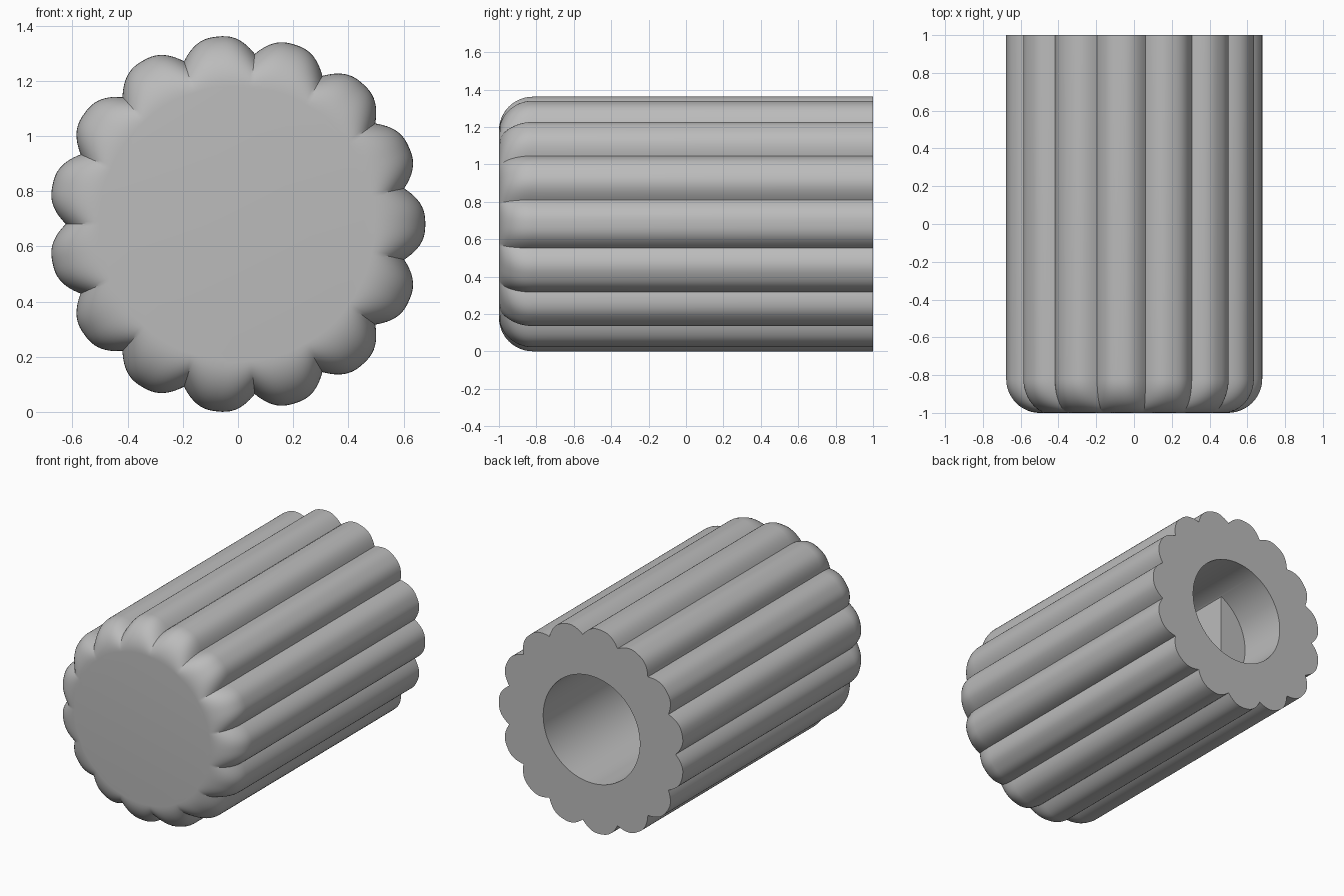
import bpy, bmesh, math

old = bpy.data.objects.get("Cube")
if old:
    bpy.data.objects.remove(old, do_unlink=True)

LOBES, STEPS = 15, 20
COUNT = LOBES * STEPS
VALLEY, PEAK = 0.62, 0.683
FACE_R, FILLET = 0.5, 0.18
BORE_R, FLAT_X, STEP_Y, FLOOR_Y = 0.356, -0.16, 0.66, -0.5
CENTRE_X, CENTRE_Z = -0.004, 0.681

grey = bpy.data.materials.new("plain grey")
grey.use_nodes = True
colour = (0.5, 0.5, 0.5, 1)
grey.diffuse_color = colour
grey.node_tree.nodes["Principled BSDF"].inputs["Base Color"].default_value = colour


def fluted_outline():
    """Rounded lobes raised on the chords between sharp valleys."""
    half = math.pi / LOBES
    mid, width = VALLEY * math.cos(half), VALLEY * math.sin(half)
    points = []
    for lobe in range(LOBES):
        a = 2 * half * lobe
        for i in range(STEPS):
            # Even steps in angle along the bulge
            t = math.sin((i / STEPS - 0.5) * math.pi)
            t = 0.5 * t + (i / STEPS - 0.5)
            out = mid + (PEAK - mid) * (1 - abs(t) ** 2.6)
            side = t * width
            points.append((out * math.cos(a) - side * math.sin(a),
                           out * math.sin(a) + side * math.cos(a)))
    return points


outline = fluted_outline()
angles = [math.atan2(z, x) for x, z in outline]
circle = [(BORE_R * math.cos(a), BORE_R * math.sin(a)) for a in angles]
d_shape = [(max(x, FLAT_X), z) for x, z in circle]
bm = bmesh.new()


def ring(points, y):
    return [bm.verts.new((x + CENTRE_X, y, z + CENTRE_Z)) for x, z in points]


# Rounded front edge, growing from a circle into the fluted outline
rings = []
for k in range(13):
    p = k / 12 * math.pi / 2
    blend = math.sin(p)
    pts = []
    for (x, z), a in zip(outline, angles):
        pts.append((FACE_R * math.cos(a) * (1 - blend) + x * blend,
                    FACE_R * math.sin(a) * (1 - blend) + z * blend))
    rings.append(ring(pts, -1 + FILLET * (1 - math.cos(p))))

# Straight grip, back rim, round bore, step and D-shaped socket
rings.append(ring(outline, 1))
rings.append(ring(circle, 1))
rings.append(ring(circle, STEP_Y))
rings.append(ring(d_shape, STEP_Y))
rings.append(ring(d_shape, FLOOR_Y))

for r0, r1 in zip(rings, rings[1:]):
    for i in range(COUNT):
        j = (i + 1) % COUNT
        bm.faces.new((r0[i], r0[j], r1[j], r1[i]))
bm.faces.new(rings[0])
bm.faces.new(rings[-1])
bmesh.ops.remove_doubles(bm, verts=bm.verts, dist=0.00001)
bmesh.ops.recalc_face_normals(bm, faces=bm.faces)

mesh = bpy.data.meshes.new("fluted_knob")
bm.to_mesh(mesh)
bm.free()
mesh.materials.append(grey)
knob = bpy.data.objects.new("fluted_knob", mesh)
bpy.context.collection.objects.link(knob)

bpy.ops.object.select_all(action="DESELECT")
knob.select_set(True)
bpy.context.view_layer.objects.active = knob
bpy.ops.object.shade_smooth_by_angle(angle=math.radians(30))
